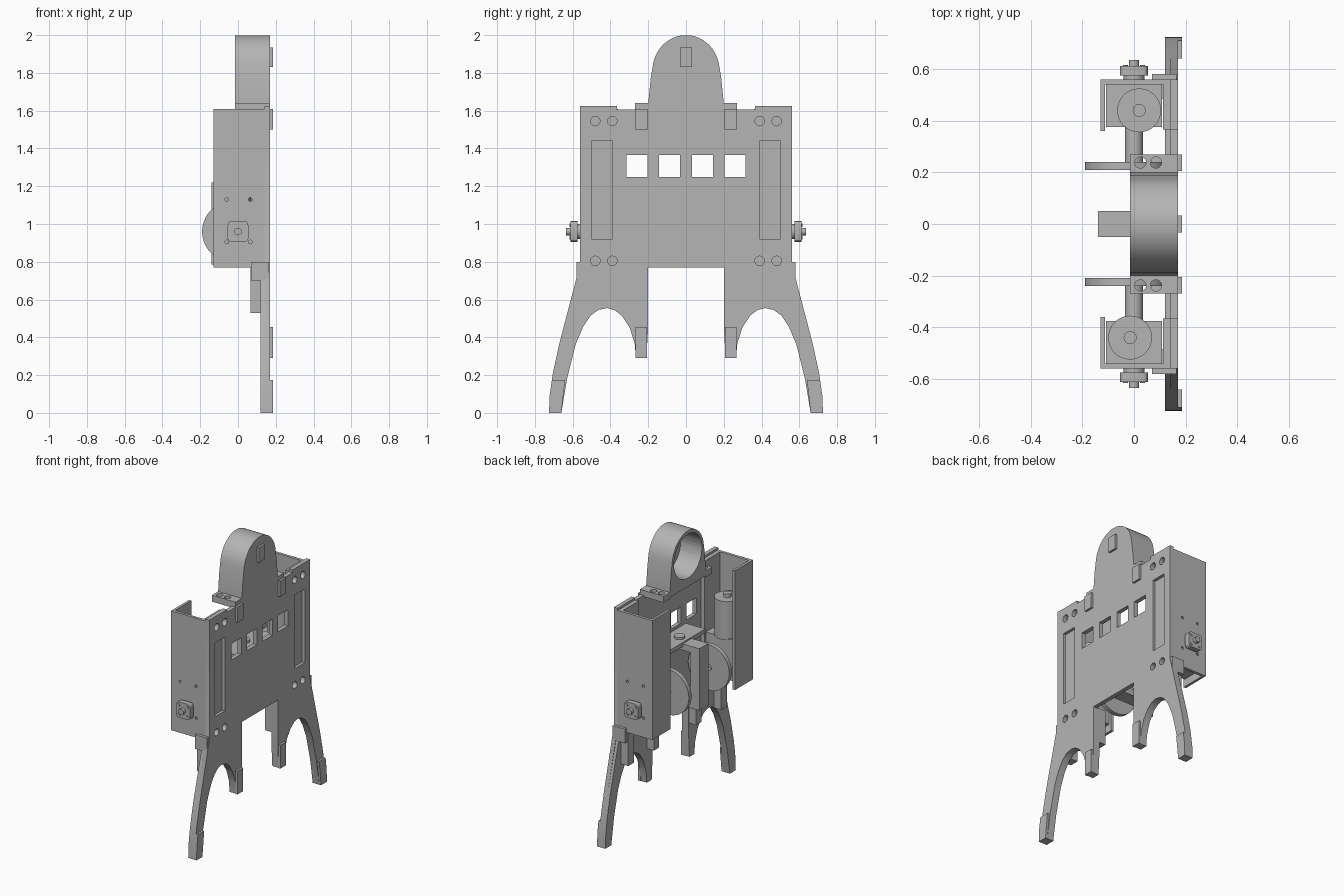
import bpy, bmesh, math
from mathutils import Matrix, Vector

cube = bpy.data.objects.get("Cube")
if cube:
    bpy.data.objects.remove(cube)

grey = bpy.data.materials.new("plain grey")
grey.use_nodes = True
GREY = (0.46, 0.46, 0.46, 1)
grey.diffuse_color = GREY
grey.node_tree.nodes["Principled BSDF"].inputs["Base Color"].default_value = GREY


def finish(name, bm, smooth=False):
    bmesh.ops.recalc_face_normals(bm, faces=bm.faces)
    mesh = bpy.data.meshes.new(name)
    bm.to_mesh(mesh)
    bm.free()
    obj = bpy.data.objects.new(name, mesh)
    bpy.context.collection.objects.link(obj)
    mesh.materials.append(grey)
    if smooth:
        shade(obj)
    return obj


def shade(obj):
    bpy.ops.object.select_all(action="DESELECT")
    obj.select_set(True)
    bpy.context.view_layer.objects.active = obj
    bpy.ops.object.shade_smooth_by_angle(angle=math.radians(30))


def add_box(bm, x, y, z):
    size = Matrix.Diagonal((x[1] - x[0], y[1] - y[0], z[1] - z[0], 1))
    mid = Vector((sum(x) / 2, sum(y) / 2, sum(z) / 2))
    bmesh.ops.create_cube(bm, size=1, matrix=Matrix.Translation(mid) @ size)


def add_cyl(bm, axis, mid, r, length, sides=32):
    turn = {"X": Matrix.Rotation(math.pi / 2, 4, "Y"),
            "Y": Matrix.Rotation(math.pi / 2, 4, "X"),
            "Z": Matrix.Identity(4)}[axis]
    bmesh.ops.create_cone(bm, cap_ends=True, segments=sides, radius1=r, radius2=r,
                          depth=length, matrix=Matrix.Translation(mid) @ turn)


def box(name, x, y, z):
    bm = bmesh.new()
    add_box(bm, x, y, z)
    return finish(name, bm)


def cyl(name, *args):
    bm = bmesh.new()
    add_cyl(bm, *args)
    return finish(name, bm, True)


def slab(name, outline, x0, x1):
    """Extrude a (y, z) outline along x."""
    bm = bmesh.new()
    face = bm.faces.new([bm.verts.new((x0, y, z)) for y, z in outline])
    new = bmesh.ops.extrude_face_region(bm, geom=[face])["geom"]
    verts = [v for v in new if isinstance(v, bmesh.types.BMVert)]
    bmesh.ops.translate(bm, verts=verts, vec=(x1 - x0, 0, 0))
    return finish(name, bm, True)


def cut(obj, bm):
    """Subtract the shapes in bm and bake the result."""
    tool = finish("cutter", bm)
    tool.hide_render = True
    mod = obj.modifiers.new("cut", "BOOLEAN")
    mod.operation, mod.object, mod.solver = "DIFFERENCE", tool, "EXACT"
    bpy.context.view_layer.objects.active = obj
    bpy.ops.object.modifier_apply(modifier=mod.name)
    bpy.data.objects.remove(tool)
    shade(obj)


def span(side, a, b):
    return tuple(sorted((side * a, side * b)))


def mirrored(half):
    return half + [(-y, z) for y, z in reversed(half)]


# Front plate with arched legs
leg = [(.2, .77), (.2, .455), (.21, .29), (.265, .29), (.272, .37), (.3, .455),
       (.34, .515), (.38, .545), (.42, .555), (.465, .545), (.505, .515), (.545, .455),
       (.585, .36), (.63, .18), (.66, 0), (.725, 0), (.722, .09), (.705, .21),
       (.67, .37), (.56, .79)]
body = [(.56, 1.625), (.365, 1.625), (.365, 1.605), (.2, 1.605)]
plate = slab("front_plate", mirrored(leg + body), .14, .17)
holes = bmesh.new()
for s in (-1, 1):
    for y in (.0875, .26):
        add_box(holes, (.1, .2), (s * y - .055, s * y + .055), (1.25, 1.365))
    add_box(holes, (.15, .2), span(s, .39, .5), (.92, 1.44))
    for y in (.39, .48):
        for z in (.805, 1.545):
            add_cyl(holes, "X", (.15, s * y, z), .025, .1, 20)
cut(plate, holes)

# Ring holder: closed dome with a round pocket open to the rear
dome_half = [(.2, 1.605), (.2, 1.64), (.187, 1.77)]
for i in range(1, 12):
    a = math.radians(90 * i / 12)
    dome_half.append((.178 * math.cos(a), 1.81 + .19 * math.sin(a)))
dome = slab("ring_holder", mirrored(dome_half), -.015, .17)
pocket = bmesh.new()
add_cyl(pocket, "X", (.05, 0, 1.82), .155, .2, 48)
cut(dome, pocket)
box("top_pad", (.165, .185), (-.033, .033), (1.83, 1.935))

# Centre bracket and shelf
box("bracket_top_arm", (-.14, .14), (-.05, .05), (1.175, 1.22))
box("bracket_back_bar", (-.14, -.07), (-.05, .05), (.79, 1.22))
box("bracket_bottom_arm", (-.14, .14), (-.05, .05), (.785, .83))
cyl("bracket_knob", "Z", (.05, 0, 1.23), .035, .03)
box("shelf", (-.01, .14), (-.2, .2), (1.2, 1.23))

for s, side in ((1, "rear"), (-1, "front")):
    # Leg thickness, stiffeners and raised pads
    slab(side + "_leg_backing", [(s * y, min(z, .77)) for y, z in leg], .12, .14)
    box(side + "_outer_stiffener", (.065, .13), span(s, .485, .55), (.53, .78))
    box(side + "_inner_stiffener", (.065, .13), span(s, .205, .265), (.53, .78))
    box(side + "_edge_strip", (.07, .165), span(s, .555, .58), (.7, .8))
    box(side + "_shoulder_pad", (.165, .185), span(s, .205, .27), (1.5, 1.61))
    box(side + "_inner_leg_pad", (.165, .185), span(s, .207, .268), (.29, .455))
    foot = [(.66, 0), (.725, 0), (.722, .09), (.71, .175), (.64, .175)]
    slab(side + "_foot_pad", [(s * y, z) for y, z in foot], .165, .185)

    # Holder flange with two screw holes
    flange = box(side + "_holder_flange", (-.015, .17), span(s, .195, .27), (1.595, 1.64))
    bores = bmesh.new()
    for x in (.025, .085):
        add_cyl(bores, "Z", (x, s * .238, 1.62), .022, .1, 20)
    cut(flange, bores)

    # Motor channel, open toward the middle
    wall = box(side + "_channel_wall", (-.13, .14), span(s, .54, .56), (.77, 1.61))
    bores = bmesh.new()
    for x in (-.06, .065):
        for z in (.905, 1.13):
            add_cyl(bores, "Y", (x, s * .55, z), .01, .1, 12)
    cut(wall, bores)
    box(side + "_channel_back", (-.13, -.112), span(s, .36, .56), (.77, 1.61))
    box(side + "_channel_base", (.112, .14), span(s, .365, .56), (.77, 1.61))

    # Gear motor
    cx = .02 if s > 0 else -.015
    box(side + "_gearbox", (-.108, .108), span(s, .375, .54), (.82, 1.11))
    cyl(side + "_motor_can", "Z", (cx, s * .44, 1.235), .085, .27)
    cyl(side + "_motor_boss", "Z", (cx, s * .44, 1.38), .025, .03, 20)

    # Outer hub with screws and shaft tip
    bm = bmesh.new()
    add_box(bm, (-.055, .055), span(s, .575, .612), (.905, 1.015))
    upright = [e for e in bm.edges
               if abs(e.verts[0].co.y - e.verts[1].co.y) > .01]
    bmesh.ops.bevel(bm, geom=upright, offset=.022, segments=3, profile=.5,
                    affect="EDGES")
    finish(side + "_hub", bm, True)
    cyl(side + "_hub_collar", "Y", (0, s * .57, .96), .04, .03)
    cyl(side + "_shaft_tip", "Y", (0, s * .62, .96), .02, .03, 20)
    for dx in (-.033, .033):
        for dz in (-.033, .033):
            cyl(side + "_hub_screw", "Y", (dx, s * .612, .96 + dz), .009, .008, 12)

    # Inner wheel with bored centre and axle
    wheel = cyl(side + "_wheel", "Y", (-.03, s * .225, .96), .16, .03, 64)
    bores = bmesh.new()
    add_cyl(bores, "Y", (-.03, s * .215, .96), .11, .02, 48)
    add_cyl(bores, "Y", (-.03, s * .225, .96), .02, .1, 20)
    cut(wheel, bores)
    cyl(side + "_axle", "Y", (0, s * .31, .96), .035, .15)
